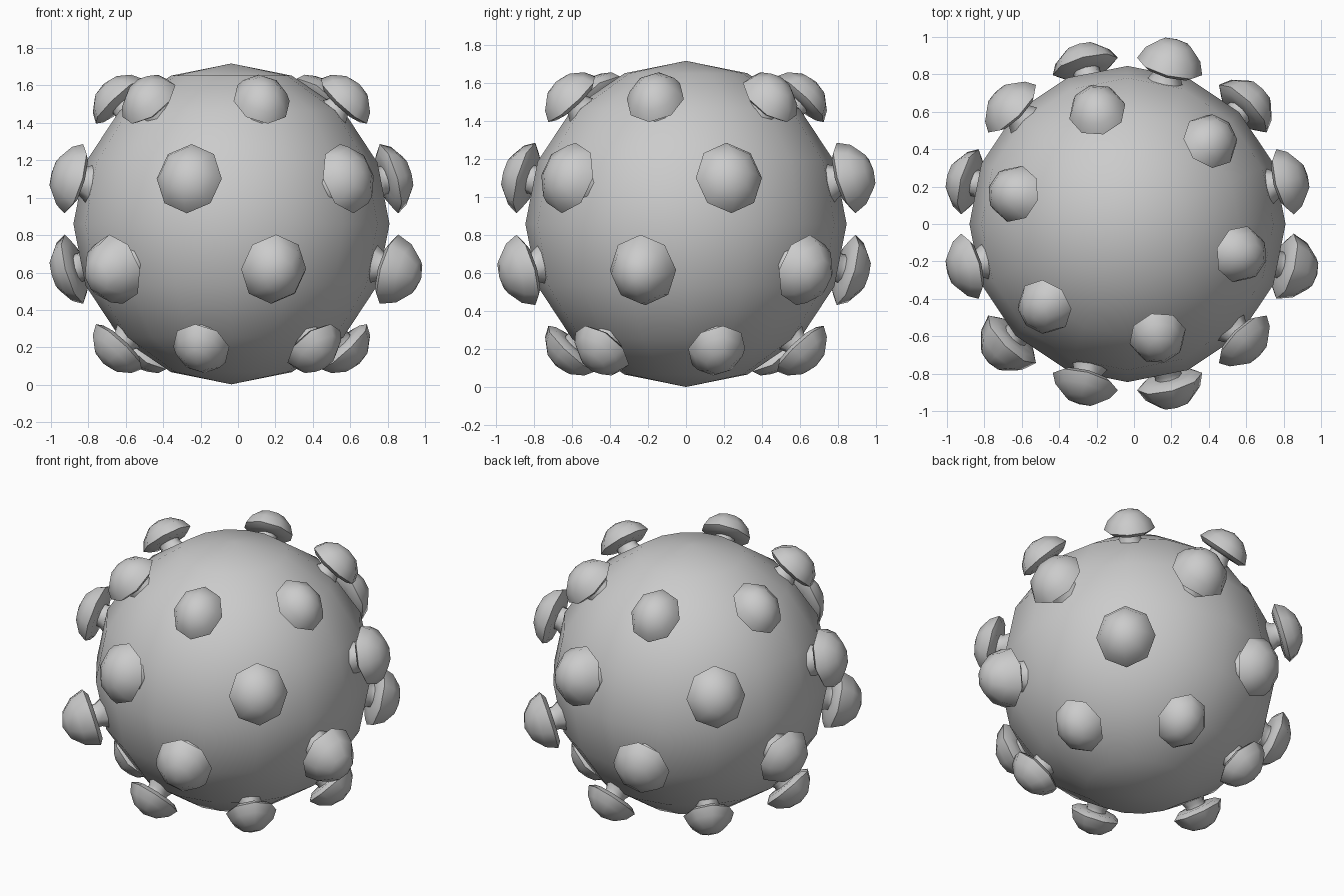
import bpy, bmesh
from math import radians, sin, cos, pi
from mathutils import Vector

if "Cube" in bpy.data.objects:
    bpy.data.objects.remove(bpy.data.objects["Cube"])

CENTRE = Vector((-0.035, 0, 0.86))


def make_object(name, bm):
    bmesh.ops.recalc_face_normals(bm, faces=bm.faces)
    for f in bm.faces:
        f.smooth = True
    me = bpy.data.meshes.new(name)
    bm.to_mesh(me)
    bm.free()
    ob = bpy.data.objects.new(name, me)
    bpy.context.collection.objects.link(ob)
    # keep the cap rims crisp
    bpy.ops.object.select_all(action='DESELECT')
    ob.select_set(True)
    bpy.context.view_layer.objects.active = ob
    bpy.ops.object.shade_smooth_by_angle(angle=radians(60))
    return ob


def stud(name, azimuth, elevation, lateral, meridional, extra=0.0, sides=8):
    """Eight-sided mushroom stud; its axis points out from the body centre."""
    a, e = radians(azimuth), radians(elevation)
    normal = Vector((cos(e) * cos(a), cos(e) * sin(a), sin(e)))
    side = Vector((-sin(a), cos(a), 0))
    up = normal.cross(side)
    # (fraction of cap radius, distance from the body centre)
    profile = [(0.58, 0.80), (0.40, 0.86), (0.40, 0.88), (0.80, 0.882),
               (1.0, 0.905), (0.84, 0.96 + extra * 0.5),
               (0.48, 1.01 + extra * 0.85)]
    bm = bmesh.new()
    rings = []
    for r, d in profile:
        rings.append([bm.verts.new(CENTRE + normal * d
                      + side * (r * lateral * sin(2 * pi * i / sides))
                      + up * (r * meridional * cos(2 * pi * i / sides)))
                      for i in range(sides)])
    for lo, hi in zip(rings, rings[1:]):
        for i in range(sides):
            j = (i + 1) % sides
            bm.faces.new((lo[i], lo[j], hi[j], hi[i]))
    tip = bm.verts.new(CENTRE + normal * (1.03 + extra))
    for i in range(sides):
        bm.faces.new((rings[-1][i], rings[-1][(i + 1) % sides], tip))
    bm.faces.new(rings[0])
    make_object(name, bm)


# Round body
bm = bmesh.new()
bmesh.ops.create_uvsphere(bm, u_segments=16, v_segments=8, radius=0.845)
for v in bm.verts:
    v.co.z *= 1.015
    v.co += CENTRE
make_object("round_body", bm)

# Four staggered rings of six studs
# name, first azimuth, elevation, lateral and meridional radius
RINGS = [("top", -15, 46.5, 0.155, 0.175),
         ("upper", 15, 15.5, 0.180, 0.192),
         ("lower", -15, -15.5, 0.180, 0.192),
         ("bottom", 15, -46.5, 0.155, 0.175)]
# A few studs bulge further out
BULGE = {("lower", 0): 0.06, ("lower", 4): 0.06, ("lower", 5): 0.025,
         ("lower", 1): 0.03, ("upper", 1): 0.03}
for ring, start, elev, lat, mer in RINGS:
    for k in range(6):
        stud(f"{ring}_stud_{k + 1}", start + 60 * k, elev, lat, mer,
             BULGE.get((ring, k), 0.0))
